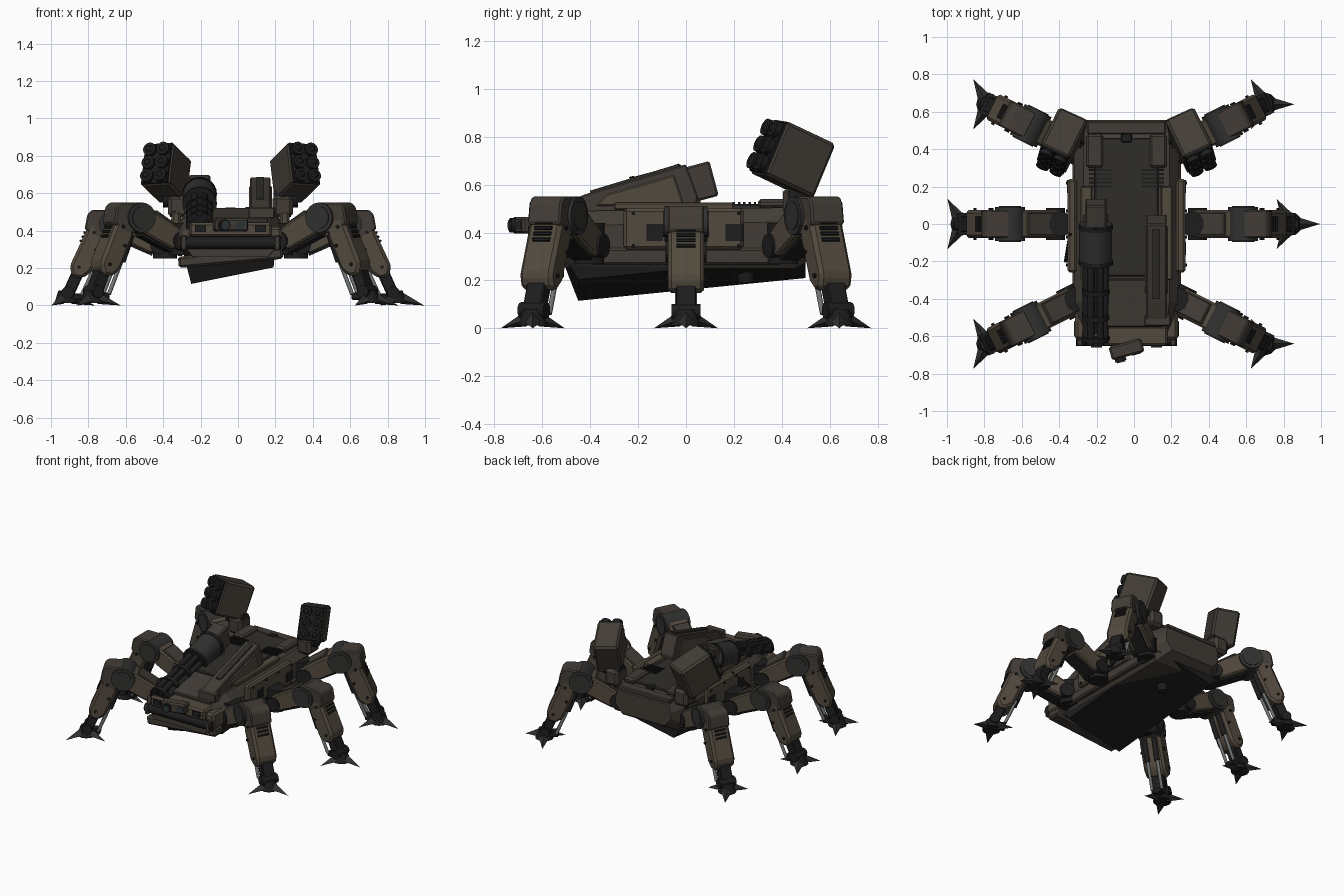
import bpy, bmesh
from math import radians, cos, sin, pi, atan2
from mathutils import Matrix, Vector

if "Cube" in bpy.data.objects:
    bpy.data.objects.remove(bpy.data.objects["Cube"])

CX = -0.04  # hull centreline
I4 = Matrix.Identity(4)


def material(name, rgb):
    m = bpy.data.materials.new(name)
    m.diffuse_color = (*rgb, 1)
    m.use_nodes = True
    m.node_tree.nodes["Principled BSDF"].inputs["Base Color"].default_value = m.diffuse_color
    return m


BROWN = material("brown_armour", (0.085, 0.068, 0.048))
TAUPE = material("dull_armour", (0.055, 0.046, 0.037))
DECK = material("deck_metal", (0.03, 0.027, 0.023))
DARK = material("dark_metal", (0.012, 0.0125, 0.012))
GREY = material("joint_grey", (0.03, 0.03, 0.029))
STEEL = material("steel", (0.16, 0.17, 0.17))
GLASS = material("lens", (0.025, 0.035, 0.038))


def finish(bm, name, mat, M=I4, bevel=0, smooth=False):
    if bevel:
        bmesh.ops.bevel(bm, geom=bm.edges[:], offset=bevel, segments=1, affect='EDGES')
    bm.transform(M)
    bmesh.ops.recalc_face_normals(bm, faces=bm.faces[:])
    if smooth:
        for f in bm.faces:
            f.smooth = len(f.verts) == 4
        for e in bm.edges:
            e.smooth = len(e.link_faces) == 2 and e.calc_face_angle(0) < 0.7
    me = bpy.data.meshes.new(name)
    bm.to_mesh(me)
    bm.free()
    ob = bpy.data.objects.new(name, me)
    me.materials.append(mat)
    bpy.context.collection.objects.link(ob)
    return ob


def box(name, c, s, mat, M=I4, rot=I4, bevel=0.006):
    bm = bmesh.new()
    bmesh.ops.create_cube(bm, size=1, matrix=Matrix.Diagonal((*s, 1)))
    return finish(bm, name, mat, M @ Matrix.Translation(c) @ rot, bevel)


def rod(name, a, b, r, mat, M=I4, n=12, r2=None):
    a, b = Vector(a), Vector(b)
    d = b - a
    bm = bmesh.new()
    bmesh.ops.create_cone(bm, cap_ends=True, segments=n, radius1=r, radius2=r if r2 is None else r2, depth=d.length)
    R = Vector((0, 0, 1)).rotation_difference(d).to_matrix().to_4x4()
    return finish(bm, name, mat, M @ Matrix.Translation((a + b) / 2) @ R, 0, n > 6)


def prism(name, pts, w, mat, M=I4, bevel=0.006):
    # profile in local x/z, extruded to +-w along local y
    bm = bmesh.new()
    f = bm.faces.new([bm.verts.new((x, -w, z)) for x, z in pts])
    g = bmesh.ops.extrude_face_region(bm, geom=[f])['geom']
    bmesh.ops.translate(bm, vec=(0, 2 * w, 0), verts=[v for v in g if isinstance(v, bmesh.types.BMVert)])
    return finish(bm, name, mat, M, bevel)


def loft(name, rings, mat, bevel=0):
    bm = bmesh.new()
    vs = [[bm.verts.new(p) for p in ring] for ring in rings]
    n = len(vs[0])
    for a, b in zip(vs, vs[1:]):
        for i in range(n):
            bm.faces.new((a[i], a[(i + 1) % n], b[(i + 1) % n], b[i]))
    bm.faces.new(vs[0])
    bm.faces.new(vs[-1])
    return finish(bm, name, mat, I4, bevel)


# Hull: chamfered sections along y (y, top half width, side half width, top z, bottom z)
def section(y, a, b, zt, zb):
    return [(CX + x, y, z) for x, z in ((a, zt), (b, zt - .06), (b, zb + .06), (b - .05, zb),
                                        (.05 - b, zb), (-b, zb + .06), (-b, zt - .06), (-a, zt))]


loft("hull", [section(.555, .21, .225, .47, .31), section(.46, .23, .28, .505, .25),
              section(-.42, .23, .28, .49, .25), section(-.62, .2, .25, .42, .26)], TAUPE)


# Tilted belly keel
def keel_z(x, y):
    return .115 + .2 * (x + .25) + .1 * (y + .45)


loft("belly_keel", [[(-.29, y1, .27), (-.25, y2, keel_z(-.25, y2)), (.19, y2, keel_z(.19, y2)), (.2, y1, .3)]
                    for y1, y2 in ((-.51, -.45), (.5, .5))], DARK)
rod("belly_sensor", (CX, .25, .26), (CX, .25, .19), .045, DARK, n=16, r2=.03)

# Deck
box("deck_plate", (CX, .09, .505), (.34, .74, .03), DECK)
box("front_deck_plate", (CX + .02, -.42, .475), (.36, .26, .04), TAUPE, rot=Matrix.Rotation(radians(12), 4, 'X'))
box("rear_deck_rim", (CX, .515, .49), (.42, .07, .03), TAUPE)
box("rear_deck_box", (CX, .46, .51), (.06, .05, .03), DARK)
for s in (-1, 1):
    box("deck_box", (CX + s * .17, .39, .52), (.09, .18, .04), TAUPE, bevel=.012)
    box("deck_rail", (CX + s * .215, -.05, .51), (.06, .5, .03), BROWN)
    for i in range(5):
        box("deck_vent", (CX + s * .14, .2 + i * .022, .52), (.12, .01, .014), DARK, bevel=0)
    # Side armour with windows and bolts
    box("side_armour", (CX + s * .29, -.01, .415), (.05, .5, .17), BROWN, bevel=.012)
    box("side_skirt", (CX + s * .27, 0, .3), (.04, .8, .07), TAUPE, bevel=.01)
    for y in (-.13, .2):
        box("side_window", (CX + s * .313, y, .40), (.012, .07, .07), DARK, bevel=0)
    for y in (-.22, -.07, .07, .22):
        for z in (.345, .48):
            rod("side_bolt", (CX + s * .31, y, z), (CX + s * .323, y, z), .008, DARK, n=8)
    box("cheek_plate", (CX + s * .24, -.52, .36), (.07, .2, .12), BROWN, bevel=.015)

# Nose with bumper bar and sensor head
rod("front_bumper", (CX - .27, -.62, .335), (CX + .27, -.62, .335), .033, DARK, n=12)
box("nose_plate", (CX, -.6, .405), (.44, .1, .075), BROWN, bevel=.012)
box("lower_lip", (CX, -.56, .255), (.56, .1, .06), TAUPE, rot=Matrix.Rotation(radians(-5), 4, 'Y'), bevel=.012)
for s in (-1, 1):
    box("bumper_end", (CX + s * .25, -.61, .335), (.03, .085, .08), TAUPE)
    box("nose_grille", (CX + s * .16, -.65, .41), (.06, .02, .035), DARK, bevel=0)
HEAD = Matrix.Translation((CX, -.67, .43)) @ Matrix.Rotation(radians(15), 4, 'Z')
box("sensor_head", (0, 0, 0), (.18, .075, .07), TAUPE, HEAD, bevel=.01)
rod("sensor_ring", (-.045, -.03, 0), (-.045, -.055, 0), .03, DARK, HEAD, 16)
rod("sensor_lens", (-.045, -.05, 0), (-.045, -.06, 0), .022, GLASS, HEAD, 16)
box("sensor_slot", (.045, -.035, 0), (.05, .012, .03), GLASS, HEAD, bevel=0)

# Rotary gun, local axis -y, pitched down to the front
GUN = Matrix.Translation((-.205, 0, .60)) @ Matrix.Rotation(radians(15), 4, 'X')
box("gun_breech", (0, .04, -.005), (.115, .16, .15), TAUPE, GUN, bevel=.008)
rod("gun_drum", (0, 0, 0), (0, -.21, 0), .088, GREY, GUN, 24)
for y in (-.005, -.2):
    rod("gun_drum_band", (0, y, 0), (0, y - .022, 0), .092, DARK, GUN, 24)
rod("gun_core", (0, -.2, 0), (0, -.6, 0), .03, DARK, GUN, 12)
for i in range(6):
    x, z = .05 * cos(i * pi / 3), .05 * sin(i * pi / 3)
    rod("gun_barrel", (x, -.2, z), (x, -.655, z), .02, DARK, GUN, 10)
for y in (-.36, -.5, -.62):
    rod("gun_clamp", (0, y, 0), (0, y - .025, 0), .074, DARK, GUN, 20)
box("gun_cradle", (-.205, -.05, .52), (.13, .22, .08), TAUPE, bevel=.015)

# Wedge-shaped cannon housing on the other side of the deck
SIDE = Matrix.Rotation(radians(90), 4, 'Z')
CANNON = Matrix.Translation((.12, 0, 0)) @ SIDE
prism("cannon_housing", [(-.52, .47), (-.52, .52), (-.42, .56), (0, .685), (.05, .55), (.04, .49)], .055, TAUPE, CANNON)
prism("cannon_cover", [(-.40, .563), (-.40, .575), (-.03, .687), (-.03, .675)], .02, DECK, CANNON, 0)
prism("cannon_side_plate", [(-.38, .51), (-.33, .56), (-.05, .64), (-.01, .52)], .061, BROWN, CANNON)
box("cannon_muzzle", (.125, -.515, .495), (.14, .06, .06), TAUPE)
rod("side_cable", (-.365, -.2, .36), (-.34, -.05, .5), .01, DARK)

# Missile pods, six tubes each
for s in (-1, 1):
    POD = (Matrix.Translation((CX + s * .345, .445, .71)) @ Matrix.Rotation(radians(s * 26), 4, 'Z')
           @ Matrix.Rotation(radians(-23), 4, 'X') @ Matrix.Rotation(radians(s * 4), 4, 'Y'))
    box("missile_pod", (0, 0, 0), (.17, .25, .245), TAUPE, POD, bevel=.014)
    box("pod_face", (0, -.12, 0), (.155, .02, .23), DARK, POD, bevel=.003)
    for x in (-.039, .039):
        for z in (-.076, 0, .076):
            rod("missile_tube", (x, -.12, z), (x, -.155, z), .036, DARK, POD, 16)
            rod("missile_tip", (x, -.15, z), (x, -.162, z), .026, DARK, POD, 16, .012)
    box("pod_mount", (CX + s * .28, .47, .53), (.11, .13, .12), TAUPE, bevel=.02)
    rod("pod_pivot", (CX + s * .23, .47, .57), (CX + s * .36, .47, .57), .045, DARK, n=16)


# Legs: local x runs outward, the foot is at the local origin
def leg(x, y, ang, zs):
    M = Matrix.Translation((x, y, 0)) @ Matrix.Rotation(ang, 4, 'Z') @ Matrix.Diagonal((1, 1, zs, 1))
    rod("hip_pivot", (-.53, 0, .27), (-.53, 0, .44), .065, DARK, M, 16)
    rod("hip_axle", (-.5, -.085, .345), (-.5, .085, .345), .05, DARK, M, 16)
    prism("thigh", [(-.45, .30), (-.53, .32), (-.53, .39), (-.42, .46), (-.29, .53), (-.21, .44), (-.3, .375)], .074, BROWN, M, .01)
    prism("thigh_plate", [(-.5, .39), (-.5, .42), (-.36, .51), (-.34, .49)], .06, TAUPE, M, .005)
    prism("thigh_underside", [(-.46, .285), (-.47, .32), (-.3, .4), (-.28, .37)], .045, DARK, M, 0)
    rod("knee_drum", (-.257, -.09, .47), (-.257, .09, .47), .08, GREY, M, 24)
    for s in (-1, 1):
        rod("knee_cap", (-.257, s * .085, .47), (-.257, s * .096, .47), .06, GREY, M, 24)
    prism("knee_block", [(-.257, .40), (-.257, .55), (-.14, .55), (-.115, .525), (-.1, .44), (-.18, .38)], .076, TAUPE, M, .008)
    prism("shin_armour", [(-.22, .45), (-.13, .48), (-.02, .225), (-.035, .165), (-.085, .155), (-.135, .19), (-.215, .37)], .076, BROWN, M, .016)
    prism("ankle_strut", [(-.12, .24), (-.05, .24), (.025, .06), (-.04, .05)], .042, DARK, M, .005)
    for i in range(4):
        t = i * .024
        rod("shin_vent", (-.11 + t * .4, -.04, .443 - t), (-.11 + t * .4, .04, .443 - t), .0085, DARK, M, 6)
    for s in (-1, 1):
        rod("piston_sleeve", (-.22, s * .035, .38), (-.165, s * .035, .235), .018, DARK, M, 10)
        rod("piston_rod", (-.2, s * .035, .33), (-.085, s * .035, .06), .011, STEEL, M, 10)
        for r, z in ((-.15, .42), (-.16, .32), (-.07, .22)):
            rod("shin_bolt", (r, s * .07, z), (r, s * .086, z), .009, DARK, M, 8)
    rod("ankle_axle", (-.01, -.06, .075), (-.01, .06, .075), .034, DARK, M, 12)
    # Foot keeps the same orientation on every leg
    F = Matrix.Translation((x, y, 0))
    rod("foot_hub", (0, 0, .012), (0, 0, .08), .062, DARK, F, 12, .04)
    box("foot_heel", (-.05, 0, .05), (.09, .06, .04), DARK, M)
    for k in range(3):
        C = F @ Matrix.Rotation(k * 2 * pi / 3, 4, 'Z')
        bm = bmesh.new()
        ring = [bm.verts.new(p) for p in ((.03, -.038, .03), (.03, 0, .075), (.03, .038, .03), (.03, 0, .008))]
        tip = bm.verts.new((.155, 0, 0))
        bm.faces.new(ring)
        for i in range(4):
            bm.faces.new((ring[i], ring[(i + 1) % 4], tip))
        finish(bm, "foot_claw", GREY, C)


for s in (-1, 1):
    for fx, fy, zs in ((.742, -.64, 1), (.88, 0, .93), (.742, .64, 1)):
        a = atan2(.447 * (fy > 0) - .447 * (fy < 0), .894 * s)
        leg(CX + s * fx, fy, a, zs)
